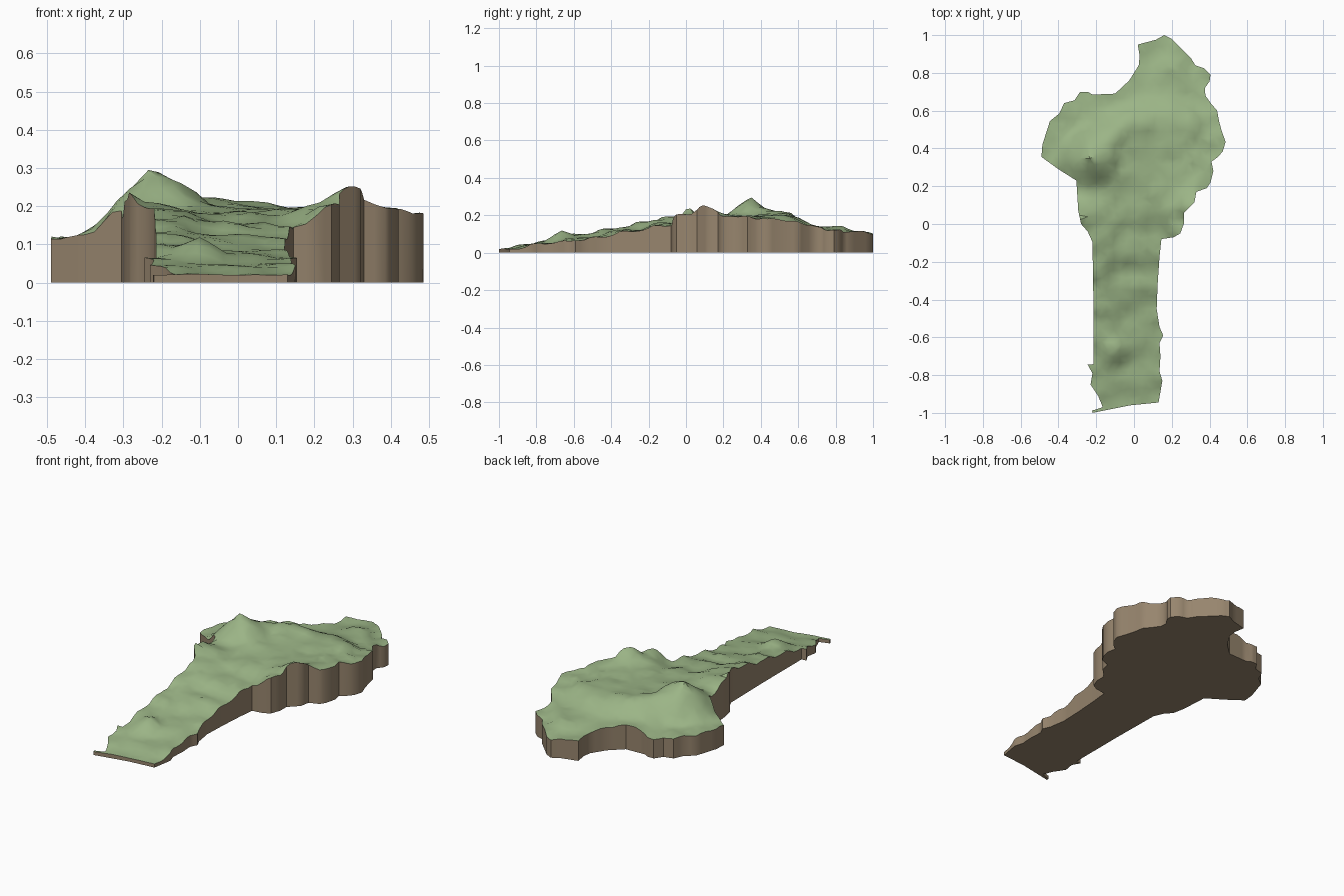
import bpy, bmesh, math, random
from mathutils import Vector, noise
from mathutils.geometry import delaunay_2d_cdt

if "Cube" in bpy.data.objects:
    bpy.data.objects.remove(bpy.data.objects["Cube"])

random.seed(4)

# Outline of the land, clockwise from the northern tip
EAST = [(.16, 1), (.20, .98), (.26, .92), (.30, .88), (.325, .84), (.37, .825), (.405, .79), (.40, .755),
        (.375, .72), (.378, .68), (.41, .635), (.44, .60), (.45, .545), (.465, .49), (.485, .435),
        (.47, .385), (.445, .355), (.41, .33), (.42, .28), (.405, .22), (.385, .19), (.33, .17),
        (.32, .115), (.29, .085), (.265, .06), (.265, .005), (.245, -.05), (.21, -.07), (.145, -.08),
        (.135, -.175), (.125, -.32), (.12, -.45), (.135, -.545), (.155, -.59), (.135, -.63),
        (.14, -.70), (.135, -.78), (.15, -.83), (.13, -.945)]
WEST = [(-.02, -.96), (-.22, -1), (-.222, -.988), (-.165, -.97), (-.19, -.91), (-.23, -.85), (-.22, -.79),
        (-.245, -.745), (-.215, -.742), (-.215, -.40), (-.22, -.095), (-.245, -.04), (-.28, 0),
        (-.295, .07), (-.305, .23), (-.40, .29), (-.49, .355), (-.485, .42), (-.445, .545),
        (-.395, .585), (-.37, .64), (-.315, .655), (-.285, .70), (-.245, .70), (-.22, .685),
        (-.10, .69), (-.025, .76), (.025, .84), (.03, .89), (.02, .95), (.115, .975)]

# Spot heights of the terrain (x, y, z)
SPOTS = [(.14, 1, .105), (.3, .88, .11), (.4, .78, .12), (.2, .8, .14), (.04, .87, .11), (.37, .69, .14),
         (.45, .55, .17), (.48, .43, .18), (.42, .3, .19), (.38, .19, .2), (.31, .1, .24), (.25, -.03, .20),
         (.145, -.08, .145), (.13, -.3, .115), (.12, -.45, .085), (.15, -.6, .065), (.14, -.75, .05),
         (.13, -.94, .02), (-.02, -.96, .02), (-.22, -.99, .02), (-.22, -.85, .045), (-.23, -.75, .065),
         (-.215, -.55, .10), (-.215, -.4, .13), (-.215, -.2, .165), (-.22, -.09, .195), (-.29, .05, .215),
         (-.305, .22, .17), (-.4, .29, .125), (-.49, .38, .115), (-.43, .56, .115), (-.3, .68, .11),
         (-.1, .69, .14), (-.02, .77, .13), (0, -.8, .045), (0, -.55, .08), (-.02, -.3, .12), (0, -.1, .155),
         (0, .1, .18), (-.1, .3, .2), (.1, .35, .19), (.25, .5, .2), (0, .5, .21), (.2, .2, .19)]
# Peaks: x, y, added height, radius
PEAKS = [(-.235, .35, .125, .17), (-.1, -.68, .055, .09), (-.29, .015, .035, .04),
         (-.12, .5, .03, .12), (.3, .09, .015, .06)]


def height(x, y):
    total = weight = 0
    for px, py, pz in SPOTS:
        w = 1 / ((x - px) ** 2 + (y - py) ** 2 + .0012) ** 2
        total += w * pz
        weight += w
    z = total / weight
    for px, py, h, r in PEAKS:
        z += h * max(0, 1 - math.hypot(x - px, y - py) / r)
    rough = .012 * noise.noise(Vector((x * 14, y * 14, 0)))
    return max(.018, z + rough * min(1, z / .12))


def dense_outline(points, step=.035):
    out = []
    for a, b in zip(points, points[1:] + points[:1]):
        a, b = Vector(a), Vector(b)
        n = max(1, math.ceil((b - a).length / step))
        out += [a.lerp(b, i / n) for i in range(n)]
    return out


def material(name, rgb):
    m = bpy.data.materials.new(name)
    m.diffuse_color = (*rgb, 1)
    m.use_nodes = True
    m.node_tree.nodes["Principled BSDF"].inputs["Base Color"].default_value = m.diffuse_color
    return m


# Triangulate the outline together with a loose grid of inner points
rim = dense_outline(EAST + WEST)
grid = []
for i in range(-14, 15):
    for j in range(-28, 29):
        p = Vector((i * .035 + random.uniform(-.008, .008), j * .035 + random.uniform(-.008, .008)))
        if min((p - r).length for r in rim) > .018:
            grid.append(p)
grid.append(Vector((-.235, .35)))
verts, _, faces, *_ = delaunay_2d_cdt(rim + grid, [], [list(range(len(rim)))], 1, 1e-5)

# Terrain top, vertical cliffs and flat underside
bm = bmesh.new()
top = [bm.verts.new((v.x, v.y, height(v.x, v.y))) for v in verts]
base = [bm.verts.new((v.x, v.y, 0)) for v in verts]
bm.verts.index_update()
for f in faces:
    bm.faces.new([top[i] for i in f])
rim_edges = [(e.verts[0].index, e.verts[1].index) for e in bm.edges if e.is_boundary]
for f in faces:
    bm.faces.new([base[i] for i in reversed(f)]).material_index = 1
for a, b in rim_edges:
    bm.faces.new((top[a], top[b], base[b], base[a])).material_index = 1
bmesh.ops.delete(bm, geom=[v for v in bm.verts if not v.link_faces], context='VERTS')
bmesh.ops.recalc_face_normals(bm, faces=bm.faces)
mesh = bpy.data.meshes.new("relief_land")
bm.to_mesh(mesh)
bm.free()
mesh.materials.append(material("grass_green", (.33, .46, .24)))
mesh.materials.append(material("earth_brown", (.31, .235, .155)))

land = bpy.data.objects.new("relief_land", mesh)
bpy.context.collection.objects.link(land)
bpy.context.view_layer.objects.active = land
land.select_set(True)
bpy.ops.object.shade_smooth_by_angle(angle=math.radians(40))
